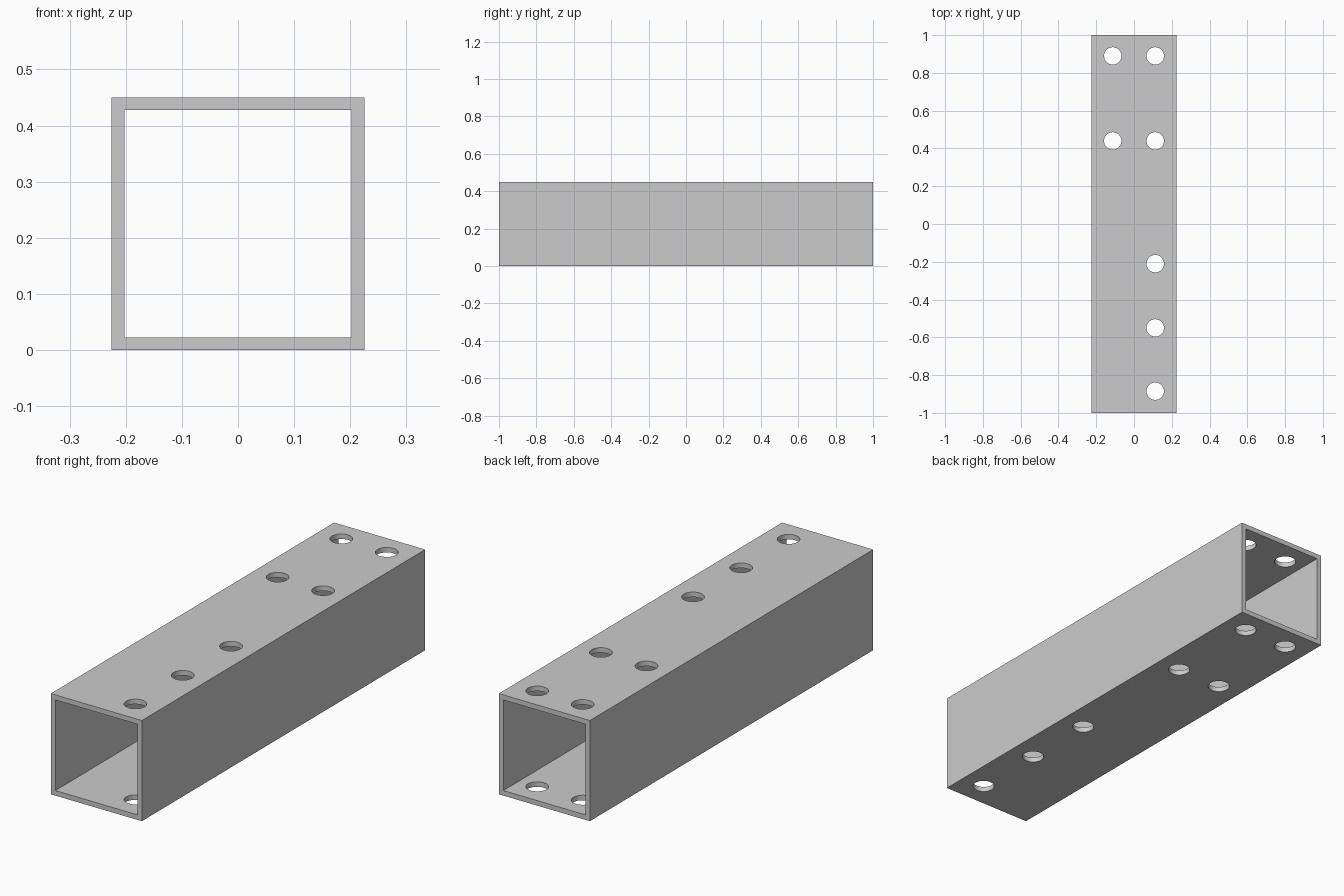
import bpy, bmesh
from mathutils import Matrix

if "Cube" in bpy.data.objects:
    bpy.data.objects.remove(bpy.data.objects["Cube"])

SIZE, WALL, LENGTH = 0.45, 0.0225, 2.0
HOLE_R, HOLE_X = 0.046, 0.1125
HOLES = [(-HOLE_X, 0.89), (HOLE_X, 0.89), (-HOLE_X, 0.44), (HOLE_X, 0.44),
         (HOLE_X, -0.21), (HOLE_X, -0.55), (HOLE_X, -0.885)]


def make_object(name, bm):
    bmesh.ops.recalc_face_normals(bm, faces=bm.faces)
    mesh = bpy.data.meshes.new(name)
    bm.to_mesh(mesh)
    bm.free()
    obj = bpy.data.objects.new(name, mesh)
    bpy.context.collection.objects.link(obj)
    return obj


# Square tube: hollow profile extruded along y
bm = bmesh.new()


def square(h):
    c = SIZE / 2
    return [bm.verts.new((sx * h, -LENGTH / 2, c + sz * h))
            for sx, sz in ((-1, -1), (1, -1), (1, 1), (-1, 1))]


outer, inner = square(SIZE / 2), square(SIZE / 2 - WALL)
ring = [bm.faces.new((outer[i], outer[(i + 1) % 4], inner[(i + 1) % 4], inner[i]))
        for i in range(4)]
ext = bmesh.ops.extrude_face_region(bm, geom=ring, use_keep_orig=True)
bmesh.ops.translate(bm, vec=(0, LENGTH, 0),
                    verts=[g for g in ext["geom"] if isinstance(g, bmesh.types.BMVert)])
tube = make_object("square_tube", bm)

# Bolt holes drilled through the top and bottom walls
bm = bmesh.new()
for x, y in HOLES:
    bmesh.ops.create_cone(bm, cap_ends=True, segments=48, radius1=HOLE_R,
                          radius2=HOLE_R, depth=SIZE + 0.2,
                          matrix=Matrix.Translation((x, y, SIZE / 2)))
cutter = make_object("hole_cutter", bm)
cutter.hide_render = True

mod = tube.modifiers.new("bolt_holes", 'BOOLEAN')
mod.operation = 'DIFFERENCE'
mod.solver = 'EXACT'
mod.object = cutter

bpy.context.view_layer.objects.active = tube
tube.select_set(True)
bpy.ops.object.modifier_apply(modifier=mod.name)
bpy.data.objects.remove(cutter)
bpy.ops.object.shade_smooth_by_angle()
